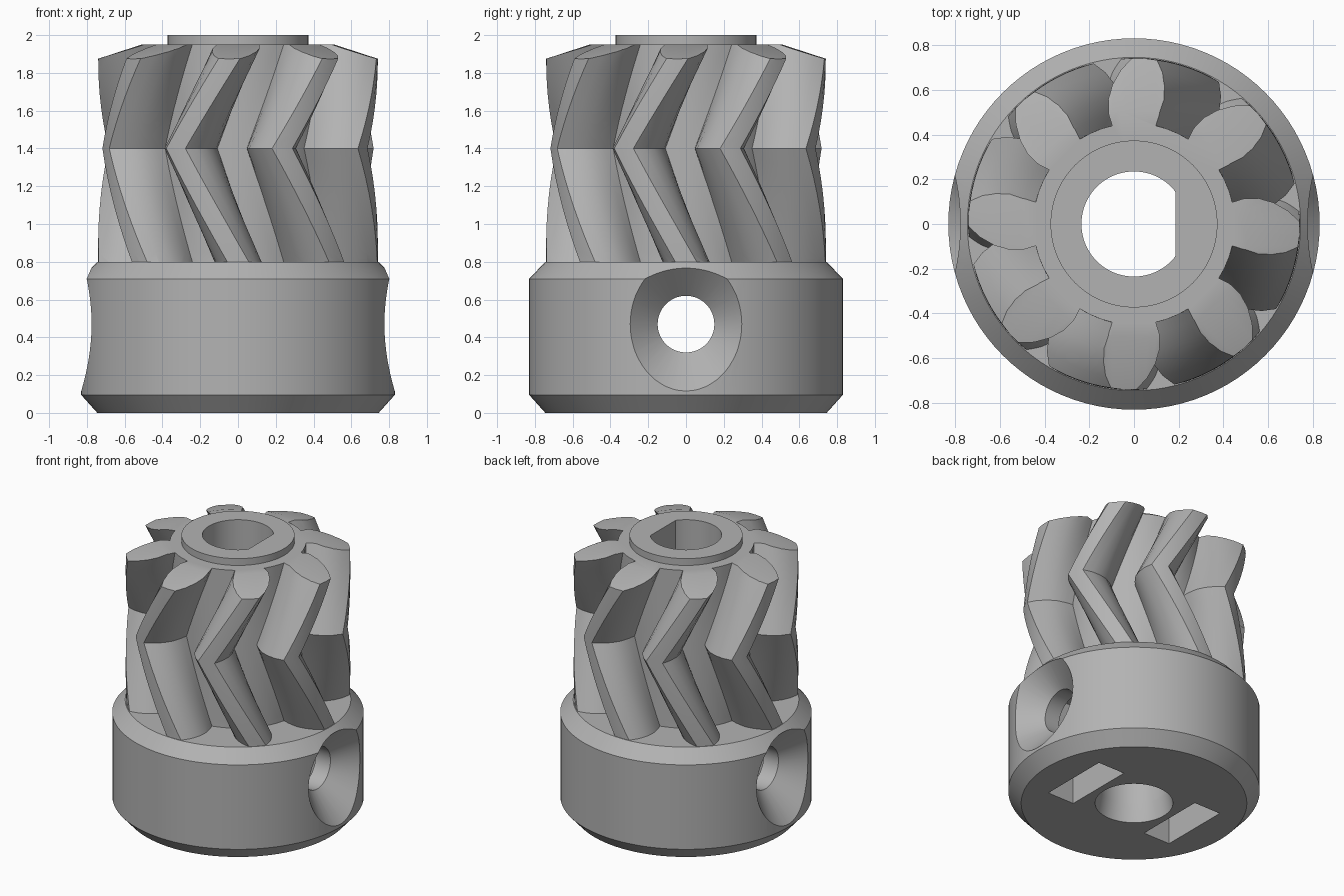
import bpy, bmesh
from math import sin, cos, pi, radians
from mathutils import Matrix

cube = bpy.data.objects.get("Cube")
if cube:
    bpy.data.objects.remove(cube, do_unlink=True)

# One grey material
grey = bpy.data.materials.new("plain grey")
grey.use_nodes = True
colour = (0.45, 0.45, 0.45, 1)
grey.diffuse_color = colour
grey.node_tree.nodes["Principled BSDF"].inputs["Base Color"].default_value = colour


def to_object(name, bm):
    bmesh.ops.recalc_face_normals(bm, faces=bm.faces)
    mesh = bpy.data.meshes.new(name)
    bm.to_mesh(mesh)
    bm.free()
    mesh.materials.append(grey)
    obj = bpy.data.objects.new(name, mesh)
    bpy.context.collection.objects.link(obj)
    return obj


def loft(name, rings):
    """Closed solid skinned through a stack of rings with equal point counts."""
    bm = bmesh.new()
    loops = [[bm.verts.new(p) for p in ring] for ring in rings]
    for low, high in zip(loops, loops[1:]):
        for i in range(len(low)):
            j = (i + 1) % len(low)
            bm.faces.new((low[i], low[j], high[j], high[i]))
    bm.faces.new(loops[0][::-1])
    bm.faces.new(loops[-1])
    return to_object(name, bm)


def lathe(name, profile, n=96):
    return loft(name, [[(r * cos(2 * pi * i / n), r * sin(2 * pi * i / n), z)
                        for i in range(n)] for r, z in profile])


def box(name, centre, size):
    bm = bmesh.new()
    bmesh.ops.create_cube(bm, size=1, matrix=Matrix.Translation(centre)
                          @ Matrix.Diagonal((*size, 1)))
    return to_object(name, bm)


def boolean(target, tool, operation):
    mod = target.modifiers.new("cut", "BOOLEAN")
    mod.object, mod.operation, mod.solver = tool, operation, "EXACT"
    bpy.context.view_layer.objects.active = target
    bpy.ops.object.modifier_apply(modifier=mod.name)
    bpy.data.objects.remove(tool, do_unlink=True)


# Herringbone teeth: tooth flank as (radius, half angle in degrees)
TEETH, MID, TWIST = 8, 1.40, 26.5
BOTTOM, TOP = 0.80, 1.95
flank = [(0.45, 12.5), (0.50, 13), (0.57, 12.6), (0.63, 10.7), (0.69, 7.8), (0.74, 4.4)]
tooth = [(r, -a) for r, a in flank] + [(0.742, 0)] + [(r, a) for r, a in flank[::-1]]
tooth += [(0.45, 19), (0.45, 26)]


def gear_ring(z):
    span = (TOP - MID) if z > MID else (MID - BOTTOM)
    turn = -TWIST * (1 - abs(z - MID) / span) - 90
    ring = []
    for k in range(TEETH):
        for r, a in tooth:
            t = radians(a + turn + k * 360 / TEETH)
            ring.append((r * cos(t), r * sin(t), z))
    return ring


steps = 8
low = BOTTOM - 0.03
heights = [low + (MID - low) * i / steps for i in range(steps)]
heights += [MID + (TOP - MID) * i / steps for i in range(steps + 1)]
teeth = loft("gear_teeth", [gear_ring(z) for z in heights])

# Conical bevel over the tooth tips
envelope = lathe("tip_bevel", [(0.9, 0.7), (0.9, 1.823), (0.35, 2.002)])
boolean(teeth, envelope, "INTERSECT")

# Chamfered collar with central hub
gear = lathe("drive_gear", [(0.745, 0), (0.83, 0.095), (0.83, 0.71), (0.745, 0.80),
                            (0.373, 0.80), (0.373, 2.0)])
boolean(gear, teeth, "UNION")

# Shaft bore, flared at the foot, with one flat side
bore = lathe("shaft_bore", [(0.274, -0.1), (0.257, 0), (0.235, 0.13),
                            (0.235, 0.15), (0.235, 2.1)])
for v in bore.data.vertices:
    if v.co.z > 0.14:
        v.co.x = min(v.co.x, 0.185)
boolean(gear, bore, "DIFFERENCE")

# Countersunk cross hole for the set screws
screw = lathe("screw_hole", [(0.537, -1), (0.15, -0.64), (0.15, 0.64), (0.537, 1)], 64)
screw.data.transform(Matrix.Translation((0, 0, 0.47)) @ Matrix.Rotation(pi / 2, 4, "Y"))
boolean(gear, screw, "DIFFERENCE")

# Nut slots open at the foot
for side in (-1, 1):
    slot = box("nut_slot", (side * 0.413, 0, 0.32), (0.215, 0.52, 0.84))
    boolean(gear, slot, "DIFFERENCE")

bpy.ops.object.select_all(action="DESELECT")
gear.select_set(True)
bpy.context.view_layer.objects.active = gear
bpy.ops.object.shade_smooth_by_angle(angle=radians(25))
